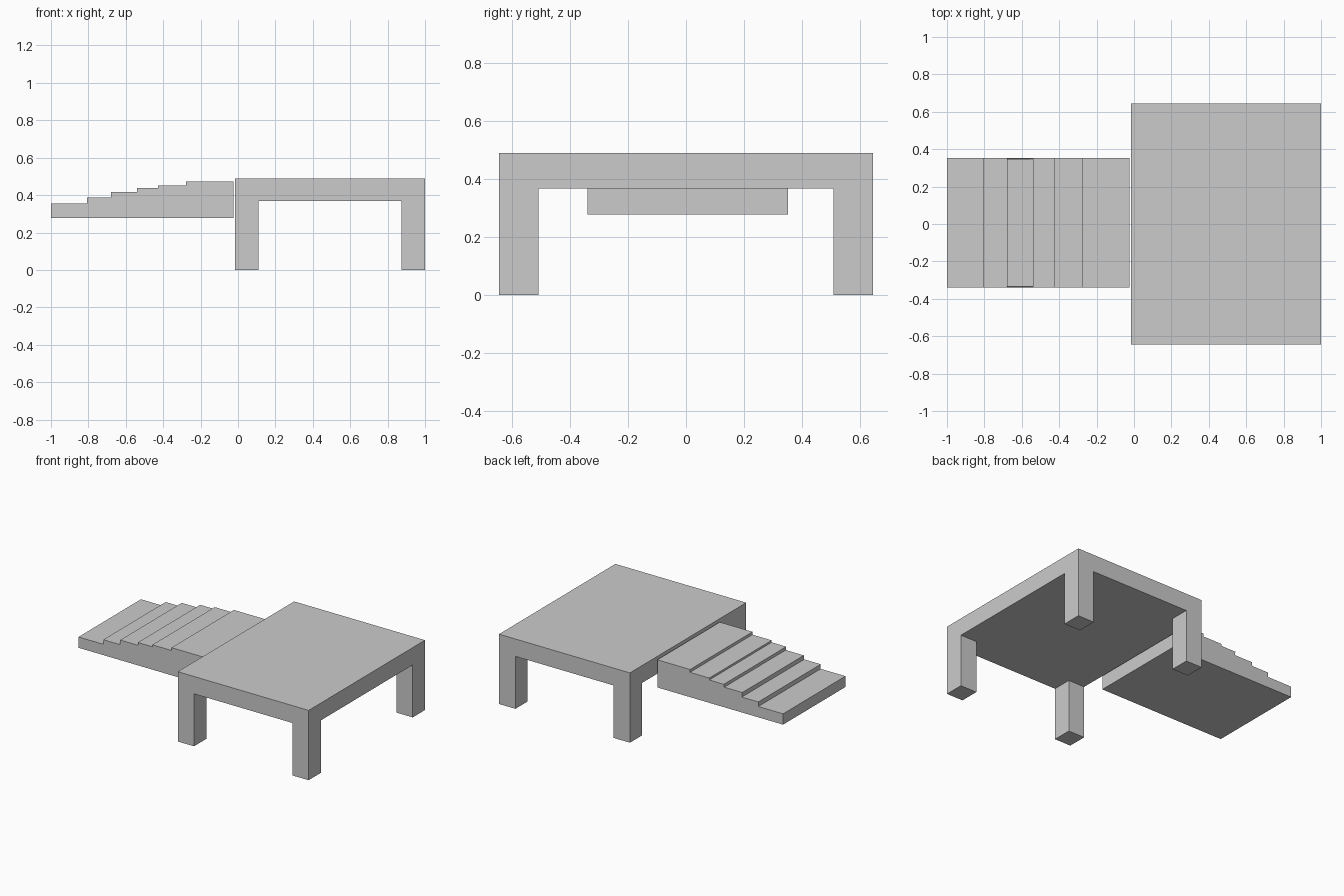
import bpy, bmesh, math

if "Cube" in bpy.data.objects:
    bpy.data.objects.remove(bpy.data.objects["Cube"])


def finish(name, bm):
    bmesh.ops.recalc_face_normals(bm, faces=bm.faces)
    mesh = bpy.data.meshes.new(name)
    bm.to_mesh(mesh)
    bm.free()
    obj = bpy.data.objects.new(name, mesh)
    bpy.context.collection.objects.link(obj)
    return obj


def extrude_z(bm, faces, dz):
    ret = bmesh.ops.extrude_face_region(bm, geom=faces, use_keep_orig=True)
    verts = [g for g in ret["geom"] if isinstance(g, bmesh.types.BMVert)]
    bmesh.ops.translate(bm, verts=verts, vec=(0, 0, dz))


# Platform: gridded slab with its four corner cells drawn down as legs
xs = (-0.016, 0.11, 0.873, 1.0)
ys = (-0.645, -0.509, 0.509, 0.645)
leg_top, top = 0.368, 0.49
bm = bmesh.new()
grid = [[bm.verts.new((x, y, leg_top)) for y in ys] for x in xs]
cells = {(i, j): bm.faces.new((grid[i][j], grid[i + 1][j],
                               grid[i + 1][j + 1], grid[i][j + 1]))
         for i in range(3) for j in range(3)}
corners = [cells[i, j] for i in (0, 2) for j in (0, 2)]
extrude_z(bm, list(cells.values()), top - leg_top)
extrude_z(bm, corners, -leg_top)
bmesh.ops.delete(bm, geom=corners, context='FACES_ONLY')
bmesh.ops.recalc_face_normals(bm, faces=bm.faces)
bmesh.ops.dissolve_limit(bm, angle_limit=math.radians(1),
                         verts=bm.verts, edges=bm.edges)
finish("platform", bm)

# Steps: stepped side profile swept across y; third tread slightly narrower
edges_x = (-1.0, -0.808, -0.68, -0.54, -0.427, -0.278, -0.024)
heights = (0.354, 0.386, 0.416, 0.438, 0.452, 0.472)
base = 0.278
y_front, y_back = -0.34, 0.352
profile = [(edges_x[0], base, 0)]
for k, h in enumerate(heights):
    inset = 0.005 if k == 2 else 0
    profile += [(edges_x[k], h, inset), (edges_x[k + 1], h, inset)]
profile.append((edges_x[-1], base, 0))

bm = bmesh.new()
front = [bm.verts.new((x, y_front + d, z)) for x, z, d in profile]
back = [bm.verts.new((x, y_back - d, z)) for x, z, d in profile]
bm.faces.new(front)
bm.faces.new(back[::-1])
for k in range(len(profile)):
    n = (k + 1) % len(profile)
    bm.faces.new((front[k], back[k], back[n], front[n]))
finish("steps", bm)
